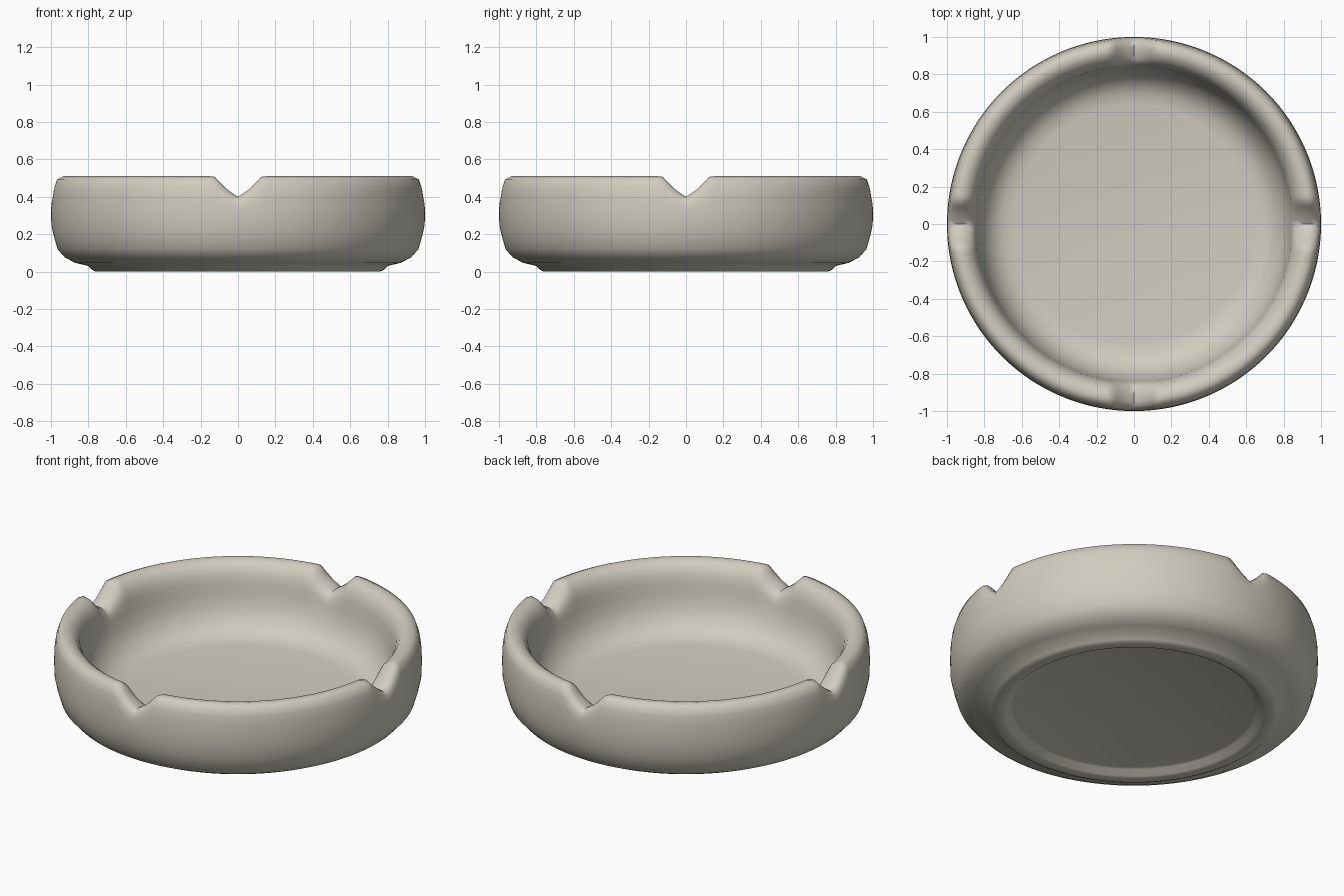
import bpy, bmesh, math

if "Cube" in bpy.data.objects:
    bpy.data.objects.remove(bpy.data.objects["Cube"])

SEGMENTS = 240
TOP, NOTCH_BASE = 0.51, 0.33

# Cross-section (radius, height) from under the base, round the rim, to the floor
PROFILE = [
    (0.655, 0.035), (0.67, 0.03), (0.70, 0.005), (0.715, 0.0),
    (0.76, 0.0), (0.78, 0.01), (0.80, 0.03), (0.87, 0.047), (0.925, 0.075),
    (0.965, 0.12), (0.985, 0.19), (0.998, 0.25), (1.0, 0.33), (0.997, 0.40),
    (0.99, 0.45), (0.975, 0.495), (0.945, 0.51), (0.91, 0.503), (0.88, 0.48),
    (0.86, 0.445), (0.848, 0.40), (0.84, 0.34), (0.825, 0.27), (0.795, 0.205),
    (0.75, 0.155), (0.70, 0.13), (0.64, 0.12),
]
# Rim height against distance from the notch centre line
NOTCH = [(0.0, 0.40), (0.06, 0.44), (0.105, 0.487), (0.125, 0.508), (0.14, TOP)]


def rim_height(d):
    for (d0, z0), (d1, z1) in zip(NOTCH, NOTCH[1:]):
        if d <= d1:
            return z0 + (z1 - z0) * (d - d0) / (d1 - d0)
    return TOP


bm = bmesh.new()

# Revolve the cross-section, lowering the rim at four notches
rings = []
for r, z in PROFILE:
    ring = []
    for i in range(SEGMENTS):
        a = 2 * math.pi * i / SEGMENTS
        x, y = r * math.cos(a), r * math.sin(a)
        h = z
        if z > NOTCH_BASE:
            k = (rim_height(min(abs(x), abs(y))) - NOTCH_BASE) / (TOP - NOTCH_BASE)
            h = NOTCH_BASE + (z - NOTCH_BASE) * k
        ring.append(bm.verts.new((x, y, h)))
    rings.append(ring)

for a, b in zip(rings, rings[1:]):
    for i in range(SEGMENTS):
        j = (i + 1) % SEGMENTS
        bm.faces.new((a[i], a[j], b[j], b[i]))

# Close the underside recess and the inner floor
for ring in (rings[0], rings[-1]):
    bm.faces.new(ring)
bmesh.ops.recalc_face_normals(bm, faces=bm.faces)

mesh = bpy.data.meshes.new("ashtray_bowl")
bm.to_mesh(mesh)
bm.free()
bowl = bpy.data.objects.new("ashtray_bowl", mesh)
bpy.context.collection.objects.link(bowl)

glaze = bpy.data.materials.new("warm_grey_ceramic")
glaze.diffuse_color = (0.63, 0.60, 0.52, 1)
glaze.use_nodes = True
glaze.node_tree.nodes["Principled BSDF"].inputs["Base Color"].default_value = glaze.diffuse_color
mesh.materials.append(glaze)

# Smooth shading
bpy.context.view_layer.objects.active = bowl
bowl.select_set(True)
bpy.ops.object.shade_smooth_by_angle(angle=math.radians(50))
